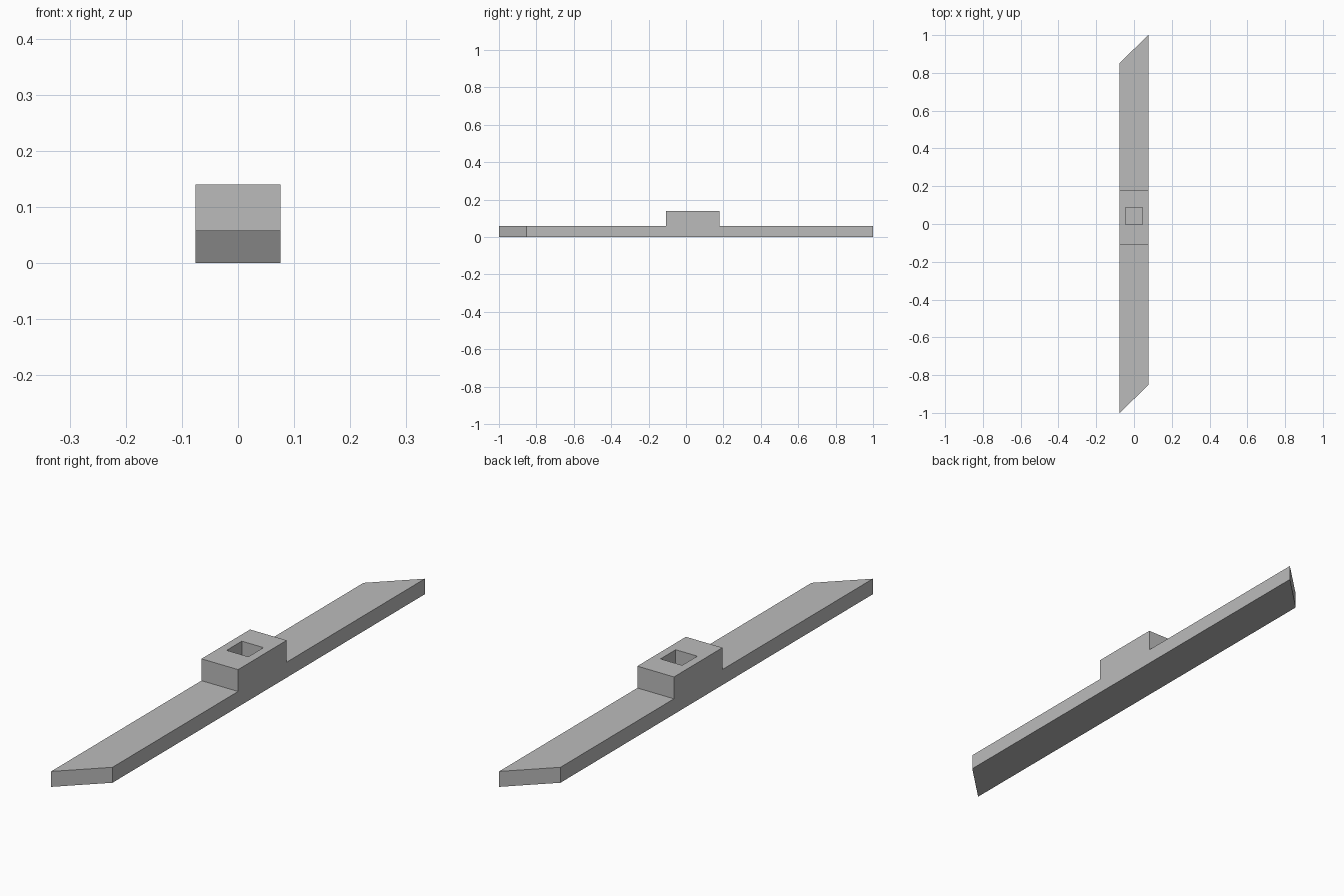
import bpy
import bmesh

cube = bpy.data.objects.get("Cube")
if cube:
    bpy.data.objects.remove(cube, do_unlink=True)

HALF_W = 0.076
BAR_TOP, HUB_TOP = 0.058, 0.14
HUB_FRONT, HUB_BACK = -0.108, 0.18
END_LONG, END_SHORT = 1.0, 0.853

# Plain grey material
grey = bpy.data.materials.new("plain grey")
grey.use_nodes = True
colour = (0.5, 0.5, 0.5, 1)
grey.diffuse_color = colour
grey.node_tree.nodes["Principled BSDF"].inputs["Base Color"].default_value = colour


def side_profile(bm, x, front, back):
    """Stepped side outline of the bar and its hub."""
    outline = [(front, 0), (back, 0), (back, BAR_TOP), (HUB_BACK, BAR_TOP),
               (HUB_BACK, HUB_TOP), (HUB_FRONT, HUB_TOP),
               (HUB_FRONT, BAR_TOP), (front, BAR_TOP)]
    return [bm.verts.new((x, y, z)) for y, z in outline]


# Bar with slanted ends: two offset side outlines joined across the width
bm = bmesh.new()
right = side_profile(bm, -HALF_W, -END_LONG, END_SHORT)
left = side_profile(bm, HALF_W, -END_SHORT, END_LONG)
bm.faces.new(right)
bm.faces.new(left)
for i in range(len(right)):
    j = (i + 1) % len(right)
    bm.faces.new((right[i], right[j], left[j], left[i]))
bmesh.ops.recalc_face_normals(bm, faces=bm.faces)

# Square socket sunk into the top of the hub
top = max(bm.faces, key=lambda f: f.calc_center_median().z)
bmesh.ops.inset_individual(bm, faces=[top], thickness=0.03)
middle = top.calc_center_median()
for v in top.verts:
    v.co.x = 0.045 if v.co.x > middle.x else -0.045
    v.co.y = 0.087 if v.co.y > middle.y else -0.003
socket = bmesh.ops.extrude_discrete_faces(bm, faces=[top])["faces"][0]
for v in socket.verts:
    v.co.z = BAR_TOP
bmesh.ops.recalc_face_normals(bm, faces=bm.faces)

mesh = bpy.data.meshes.new("slanted_bar_with_hub")
bm.to_mesh(mesh)
bm.free()
mesh.materials.append(grey)
bar = bpy.data.objects.new("slanted_bar_with_hub", mesh)
bpy.context.collection.objects.link(bar)
